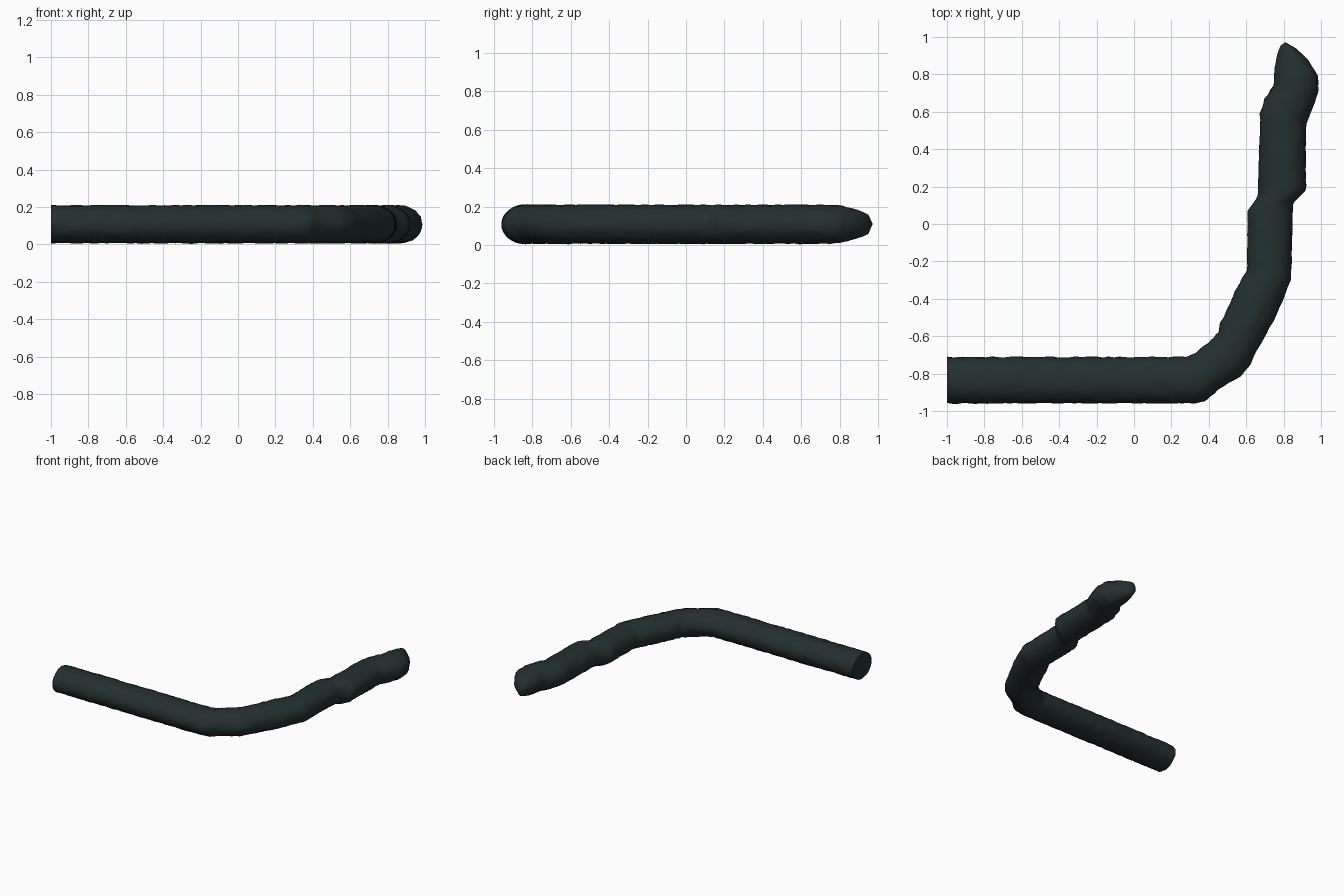
import bpy, bmesh, math, random
from mathutils import Vector

if "Cube" in bpy.data.objects:
    bpy.data.objects.remove(bpy.data.objects["Cube"])

random.seed(4)
SIDES = 32
STEP = 0.03

mat = bpy.data.materials.new("dark slate green")
mat.diffuse_color = (0.018, 0.029, 0.029, 1)
mat.use_nodes = True
mat.node_tree.nodes["Principled BSDF"].inputs["Base Color"].default_value = mat.diffuse_color

# Cross-sections along the bend: inner edge x,y / outer edge x,y / half height
sections = [
    (-1.0, -0.712, -1.0, -0.958, 0.101),
    (0.28, -0.712, 0.32, -0.958, 0.101),
    (0.33, -0.69, 0.38, -0.945, 0.101),
    (0.40, -0.635, 0.45, -0.885, 0.101),
    (0.452, -0.58, 0.57, -0.81, 0.101),
    (0.462, -0.53, 0.62, -0.75, 0.101),
    (0.50, -0.455, 0.675, -0.645, 0.101),
    (0.55, -0.34, 0.76, -0.49, 0.101),
    (0.605, -0.25, 0.838, -0.30, 0.101),
    (0.608, 0.07, 0.85, 0.11, 0.101),
    (0.665, 0.15, 0.918, 0.18, 0.101),
    (0.675, 0.59, 0.92, 0.54, 0.101),
    (0.70, 0.67, 0.955, 0.62, 0.101),
    (0.745, 0.74, 0.985, 0.71, 0.101),
    (0.752, 0.83, 0.985, 0.79, 0.096),
    (0.765, 0.90, 0.93, 0.88, 0.075),
    (0.785, 0.955, 0.865, 0.94, 0.052),
]

# Evenly resample the sections
rows = []
for a, b in zip(sections, sections[1:]):
    mid = Vector(((b[0] + b[2] - a[0] - a[2]) / 2, (b[1] + b[3] - a[1] - a[3]) / 2))
    n = max(1, round(mid.length / STEP))
    rows += [[p + (q - p) * i / n for p, q in zip(a, b)] for i in range(n)]
rows.append(list(sections[-1]))

# Bent tube with a slightly rough surface
bm = bmesh.new()
rings = []
for x0, y0, x1, y1, h in rows:
    centre = Vector(((x0 + x1) / 2, (y0 + y1) / 2, 0.108))
    half = Vector(((x1 - x0) / 2, (y1 - y0) / 2, 0))
    ring = []
    for k in range(SIDES):
        t = 2 * math.pi * k / SIDES
        r = 1 + random.uniform(-0.025, 0.035)
        ring.append(bm.verts.new(centre + (half * math.cos(t) + Vector((0, 0, h * math.sin(t)))) * r))
    rings.append(ring)
for a, b in zip(rings, rings[1:]):
    for k in range(SIDES):
        j = (k + 1) % SIDES
        bm.faces.new((a[k], a[j], b[j], b[k]))

# Flat start cap and rounded tip
bm.faces.new(rings[0][::-1])
tip = bm.verts.new((0.81, 0.972, 0.11))
for k in range(SIDES):
    bm.faces.new((rings[-1][k], rings[-1][(k + 1) % SIDES], tip))
bmesh.ops.recalc_face_normals(bm, faces=bm.faces)

mesh = bpy.data.meshes.new("bent_tube")
bm.to_mesh(mesh)
bm.free()
mesh.materials.append(mat)
tube = bpy.data.objects.new("bent_tube", mesh)
bpy.context.collection.objects.link(tube)
bpy.context.view_layer.objects.active = tube
tube.select_set(True)
bpy.ops.object.shade_smooth_by_angle(angle=math.radians(50))
